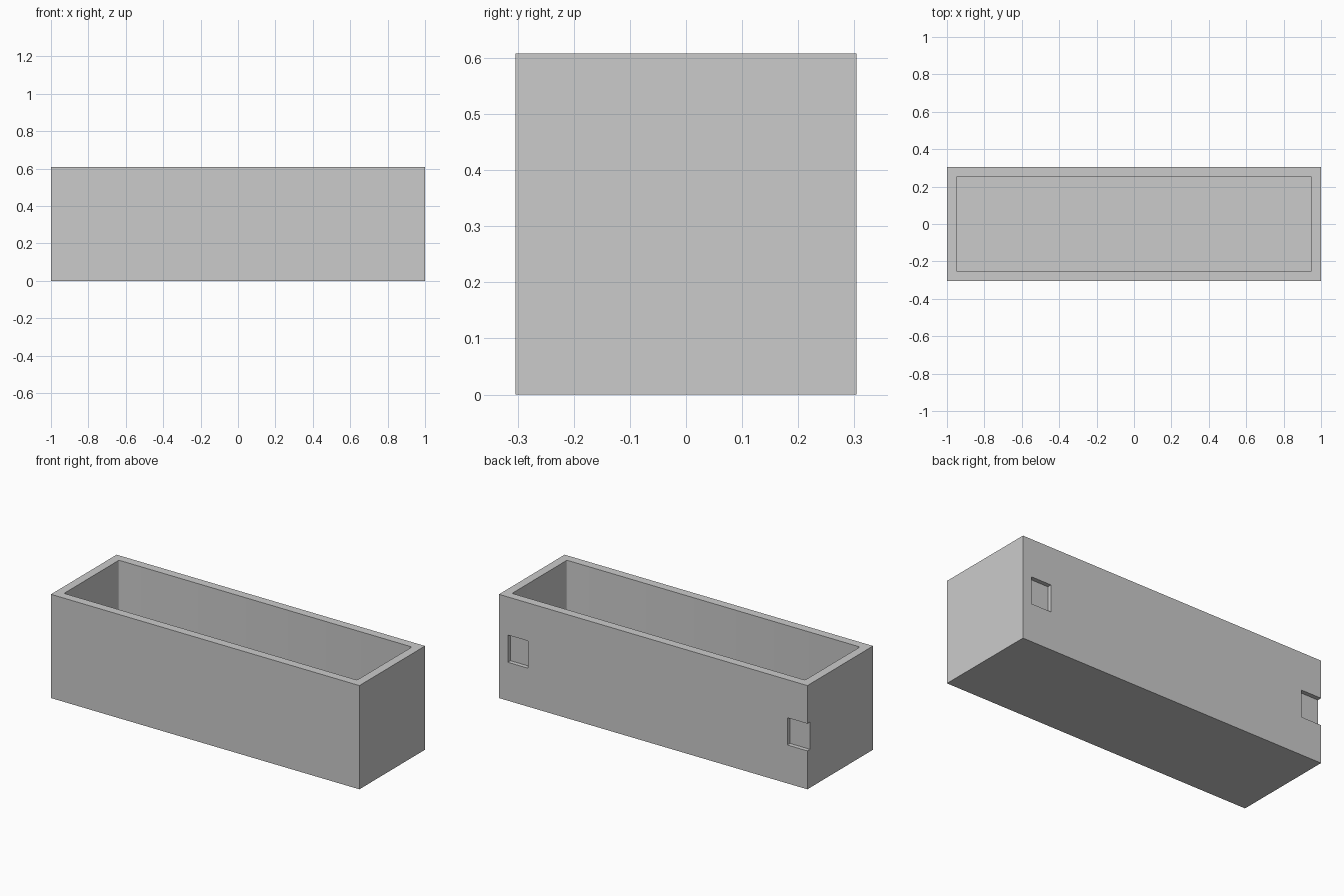
import bpy
import bmesh
from mathutils import Vector

default = bpy.data.objects.get("Cube")
if default:
    bpy.data.objects.remove(default, do_unlink=True)

LENGTH, SIDE, WALL = 2.0, 0.608, 0.05
RECESS_DEPTH = 0.025

grey = bpy.data.materials.new("plain_grey")
grey.use_nodes = True
grey.diffuse_color = (0.6, 0.6, 0.6, 1)
grey.node_tree.nodes["Principled BSDF"].inputs["Base Color"].default_value = (0.6, 0.6, 0.6, 1)


def box(name, low, high, corner=0.0):
    """Box between two corners, with optionally rounded upright edges."""
    low, high = Vector(low), Vector(high)
    bm = bmesh.new()
    bmesh.ops.create_cube(bm, size=1)
    for v in bm.verts:
        v.co = (low + high) / 2 + v.co * (high - low)
    if corner:
        upright = [e for e in bm.edges
                   if abs(e.verts[0].co.z - e.verts[1].co.z) > 0.01]
        bmesh.ops.bevel(bm, geom=upright, offset=corner, segments=3,
                        profile=0.5, affect='EDGES')
    mesh = bpy.data.meshes.new(name)
    bm.to_mesh(mesh)
    bm.free()
    mesh.materials.append(grey)
    obj = bpy.data.objects.new(name, mesh)
    bpy.context.collection.objects.link(obj)
    return obj


# Outer body of the trough
hx, hy = LENGTH / 2, SIDE / 2
trough = box("trough", (-hx, -hy, 0), (hx, hy, SIDE))

# Open cavity, then two shallow recesses in the back wall;
# the second one runs out through the end of the wall
cutters = [
    box("cavity_cutter", (WALL - hx, WALL - hy, WALL),
        (hx - WALL, hy - WALL, SIDE + 0.1), corner=0.008),
    box("recess_cutter", (0.812, hy - RECESS_DEPTH, 0.225),
        (0.943, hy + 0.1, 0.385)),
    box("end_notch_cutter", (-hx - 0.1, hy - RECESS_DEPTH, 0.225),
        (-0.87, hy + 0.1, 0.385)),
]
for cutter in cutters:
    cut = trough.modifiers.new(cutter.name, 'BOOLEAN')
    cut.operation = 'DIFFERENCE'
    cut.solver = 'EXACT'
    cut.object = cutter

# Apply the cuts and remove the helpers
bpy.context.view_layer.objects.active = trough
trough.select_set(True)
for cutter in cutters:
    bpy.ops.object.modifier_apply(modifier=cutter.name)
    bpy.data.objects.remove(cutter, do_unlink=True)
bpy.ops.object.shade_smooth_by_angle()
